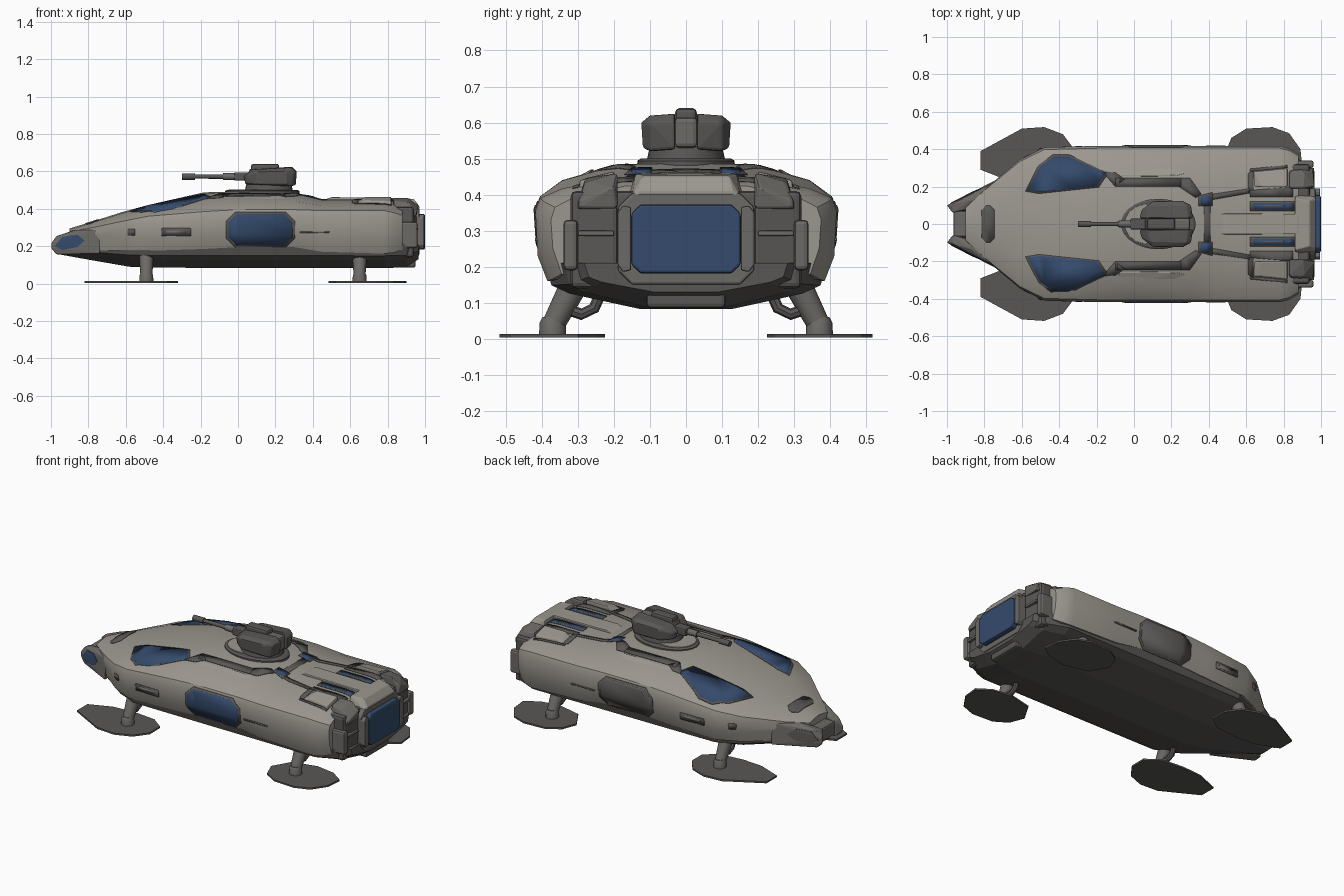
import bpy, bmesh, math
from mathutils import Vector

if "Cube" in bpy.data.objects:
    bpy.data.objects.remove(bpy.data.objects["Cube"])


def material(name, col):
    m = bpy.data.materials.new(name)
    m.diffuse_color = (*col, 1)
    m.use_nodes = True
    m.node_tree.nodes["Principled BSDF"].inputs["Base Color"].default_value = m.diffuse_color
    return m


LIGHT = material("warm light grey", (0.33, 0.31, 0.275))
MID = material("mid grey", (0.15, 0.142, 0.132))
DARK = material("dark grey", (0.1, 0.095, 0.09))
BLUE = material("blue glass", (0.035, 0.07, 0.15))


def finish(name, bm, mat, bevel=0.0, smooth=None):
    bmesh.ops.recalc_face_normals(bm, faces=bm.faces)
    me = bpy.data.meshes.new(name)
    bm.to_mesh(me)
    bm.free()
    me.materials.append(mat)
    ob = bpy.data.objects.new(name, me)
    bpy.context.collection.objects.link(ob)
    if bevel:
        b = ob.modifiers.new("bevel", 'BEVEL')
        b.width, b.segments, b.limit_method = bevel, 2, 'ANGLE'
    if smooth:
        bpy.ops.object.select_all(action='DESELECT')
        ob.select_set(True)
        bpy.context.view_layer.objects.active = ob
        bpy.ops.object.shade_smooth_by_angle(angle=math.radians(smooth))
    return ob


def loft(name, rings, mat, **kw):
    bm = bmesh.new()
    vs = [[bm.verts.new(p) for p in r] for r in rings]
    n = len(vs[0])
    for a, b in zip(vs, vs[1:]):
        for i in range(n):
            bm.faces.new((a[i], a[(i + 1) % n], b[(i + 1) % n], b[i]))
    bm.faces.new(vs[0])
    bm.faces.new(vs[-1])
    return finish(name, bm, mat, **kw)


def hull(name, pts, mat, **kw):
    bm = bmesh.new()
    for p in pts:
        bm.verts.new(p)
    bmesh.ops.convex_hull(bm, input=bm.verts)
    bmesh.ops.dissolve_limit(bm, angle_limit=0.02, verts=bm.verts, edges=bm.edges)
    return finish(name, bm, mat, **kw)


def box(name, x, y, z, mat, bevel=0.01):
    return hull(name, [(a, b, c) for a in x for b in y for c in z], mat, bevel=bevel)


def prism(name, poly, axis, lo, hi, mat, **kw):
    put = lambda p, d: (d, *p) if axis == 0 else (p[0], d, p[1]) if axis == 1 else (*p, d)
    return loft(name, [[put(p, lo) for p in poly], [put(p, hi) for p in poly]], mat, **kw)


def tube(name, pts, radii, mat, sides=12):
    rings = []
    for i, p in enumerate(pts):
        d = Vector(pts[min(i + 1, len(pts) - 1)]) - Vector(pts[max(i - 1, 0)])
        q = d.to_track_quat('Z', 'Y')
        rings.append([Vector(p) + q @ Vector((radii[i] * math.cos(t), radii[i] * math.sin(t), 0))
                      for t in (2 * math.pi * k / sides for k in range(sides))])
    return loft(name, rings, mat, smooth=40)


def chamfered(cx, cy, w, h, c):
    return [(cx + a, cy + b) for a, b in ((-w, -h + c), (-w + c, -h), (w - c, -h), (w, -h + c),
                                          (w, h - c), (w - c, h), (-w + c, h), (-w, h - c))]


def grow(poly, d):
    c = Vector([sum(p[i] for p in poly) / len(poly) for i in (0, 1)])
    return [tuple(Vector(p) + (Vector(p) - c).normalized() * d) for p in poly]


def decal(name, src, poly, axis, sign, mat, off=0.001):
    """Thin plate that follows the source surface inside a convex outline."""
    bm = bmesh.new()
    bm.from_mesh(src.data)
    ia, ib = [i for i in range(3) if i != axis]
    bmesh.ops.delete(bm, geom=[f for f in bm.faces if f.normal[axis] * sign < 0.25], context='FACES')
    area = sum(p[0] * q[1] - q[0] * p[1] for p, q in zip(poly, poly[1:] + poly[:1]))
    for p, q in zip(poly, poly[1:] + poly[:1]):
        co, no = Vector(), Vector()
        co[ia], co[ib] = p
        no[ia], no[ib] = q[1] - p[1], p[0] - q[0]
        bmesh.ops.bisect_plane(bm, geom=bm.verts[:] + bm.edges[:] + bm.faces[:], plane_co=co,
                               plane_no=no if area > 0 else -no, clear_outer=True)
    top = bmesh.ops.extrude_face_region(bm, geom=bm.faces[:])
    for v in [g for g in top['geom'] if isinstance(g, bmesh.types.BMVert)]:
        v.co[axis] += sign * (off + 0.002)
    return finish(name, bm, mat)


def mirrored(half):
    return half + [(x, -y, z) for x, y, z in reversed(half) if y > 1e-6]


# Upper hull: x, half width, top, shoulder, lower edge
def upper(x, w, zt, zs, zl):
    zm = zs + 0.55 * (zt - zs)
    return mirrored([(x, 0, zt), (x, w * .45, zt - .006), (x, w * .82, zm), (x, w * .97, zs + .015), (x, w, zs - .02),
                     (x, w * .985, zl + .07), (x, w * .92, zl), (x, w * .7, zl), (x, 0, zl)])


body = loft("upper_hull", [upper(*s) for s in (
    (-.90, .09, .295, .265, .19), (-.80, .185, .325, .28, .18), (-.61, .345, .385, .32, .175),
    (-.48, .41, .42, .345, .175), (-.18, .418, .488, .37, .185), (.0, .418, .49, .38, .195),
    (.3, .418, .488, .38, .195), (.45, .418, .452, .375, .17), (.78, .418, .452, .375, .16),
    (.83, .405, .448, .365, .165), (.88, .375, .43, .35, .18))], LIGHT, smooth=25)


# Lower hull and keel
def lower(x, w, zb):
    d = .21 - zb
    return mirrored([(x, 0, .21), (x, w * .94, .21), (x, w * .9, .21 - .48 * d), (x, w * .78, .21 - .66 * d),
                     (x, w * .5, .21 - .86 * d), (x, w * .3, zb), (x, 0, zb)])


loft("lower_hull", [lower(*s) for s in ((-.95, .09, .155), (-.8, .19, .128), (-.58, .35, .09), (-.45, .41, .085),
                                        (.78, .415, .082), (.9, .36, .088), (.965, .3, .13))], DARK)
for s in (1, -1):
    # Nose cheeks and their side lights
    cheek = hull("nose_cheek", [(x, s * y, z) for x, y, z in (
        (-1, .1, .19), (-1, .1, .215), (-.97, .105, .255), (-.97, .11, .155), (-.74, .225, .29), (-.74, .235, .16),
        (-.97, .06, .16), (-.97, .06, .25), (-.74, .12, .3), (-.74, .1, .16), (-.88, .13, .285))], MID, bevel=.006)
    decal("nose_light", cheek, [(-.98, .2), (-.94, .25), (-.86, .262), (-.82, .23), (-.86, .195), (-.94, .18)],
          1, s, BLUE if s < 0 else DARK)
    # Cockpit glass
    glass = [(-.57, s * .18), (-.5, s * .31), (-.43, s * .36), (-.35, s * .36), (-.15, s * .27), (-.2, s * .2),
             (-.5, s * .17)]
    decal("cockpit_frame", body, grow(glass, .012), 2, 1, DARK)
    decal("cockpit_glass", body, glass, 2, 1, BLUE, .003)
    # Side door window
    decal("side_frame", body, chamfered(.12, .287, .185, .095, .05), 1, s, DARK)
    decal("side_window", body, chamfered(.12, .287, .172, .084, .045), 1, s, BLUE if s < 0 else DARK, .003)
    for cx, w, h, m in ((-.57, .02, .018, DARK), (-.33, .08, .021, DARK), (-.33, .055, .01, MID), (.41, .08, .004, MID)):
        decal("side_slot", body, chamfered(cx, .275, w, h, .003), 1, s, m, .001 if m == DARK else .003)
    # Deck channels
    for p in ([(-.17, .28), (-.1, .2), (-.05, .24), (-.1, .275)], [(-.1, .2), (.25, .2), (.25, .245), (-.1, .245)],
              [(.24, .2), (.33, .14), (.36, .16), (.3, .245), (.24, .245)], [(.375, .0), (.41, .0), (.41, .1), (.375, .1)],
              [(.345, .095), (.42, .095), (.42, .17), (.345, .15)],
              [(.42, .13), (.62, .165), (.62, .19), (.42, .16)], [(.62, .07), (.87, .07), (.87, .12), (.62, .12)],
              [(.62, .145), (.85, .145), (.85, .2), (.62, .18)], [(.61, .17), (.64, .17), (.64, .29), (.61, .27)],
              [(.62, .28), (.82, .3), (.82, .315), (.62, .295)]):
        decal("deck_channel", body, [(x, s * y) for x, y in p], 2, 1, DARK)
    decal("deck_vent", body, chamfered(.745, s * .095, .11, .018, .008), 2, 1, BLUE, .003)
    decal("vent_bar", body, chamfered(.745, s * .095, .06, .005, .002), 2, 1, DARK, .005)
    decal("deck_lamp", body, chamfered(.385, s * .125, .03, .028, .012), 2, 1, BLUE, .003)
    # Raised deck armour and rear pods
    hull("shoulder_armour", [(x, s * y, z) for x, y, z in (
        (-.1, .25, .44), (-.08, .255, .468), (.22, .255, .474), (.3, .275, .455), (-.08, .34, .43), (.22, .34, .43),
        (.3, .34, .4), (-.1, .34, .4))], LIGHT, bevel=.008)
    hull("rear_deck_armour", [(x, s * y, z) for x, y, z in (
        (.64, .2, .44), (.68, .2, .465), (.82, .2, .465), (.64, .28, .43), (.68, .28, .445), (.82, .295, .44),
        (.82, .3, .4), (.64, .28, .4), (.64, .2, .4), (.82, .2, .4))], LIGHT, bevel=.006)
    hull("rear_deck_pod", [(x, s * y, z) for x, y, z in (
        (.83, .19, .46), (.91, .19, .46), (.965, .2, .42), (.83, .28, .445), (.91, .28, .435), (.955, .3, .38),
        (.83, .3, .36), (.955, .3, .36), (.955, .19, .36), (.83, .19, .36))], MID, bevel=.01)
    hull("rear_side_box", [(x, s * y, z) for x, y, z in (
        (.85, .19, .19), (.955, .19, .2), (.955, .19, .37), (.85, .19, .37), (.85, .32, .19), (.94, .31, .2),
        (.94, .31, .37), (.85, .32, .37))], DARK, bevel=.012)
    box("rear_side_post", (.85, .96), (s * .3, s * .34), (.19, .33), MID, .012)
    box("rear_box_trim", (.85, .962), (s * .2, s * .3), (.285, .3), MID, .004)
    # Legs with pads
    for x0, pad in ((-.49, [(-.82, .29), (-.82, .39), (-.6, .51), (-.48, .518), (-.38, .48), (-.32, .4), (-.32, .3),
                            (-.4, .24), (-.55, .225), (-.68, .235)]),
                    (.65, [(.485, .37), (.52, .46), (.6, .51), (.74, .518), (.83, .485), (.89, .4), (.9, .3),
                           (.82, .245), (.7, .225), (.55, .26)])):
        prism("foot_pad", [(x, s * y) for x, y in pad], 2, .003, .013, DARK)
        tube("leg_socket", [(x0, s * .27, .21), (x0, s * .305, .145)], [.065, .05], MID)
        tube("leg_strut", [(x0, s * .285, .2), (x0, s * .365, .045)], [.042, .032], MID)
        tube("leg_ankle", [(x0, s * .37, .06), (x0, s * .37, .045), (x0, s * .37, .008)], [.028, .036, .038], MID)
        tube("leg_brace", [(x0, s * .34, .085), (x0, s * .29, .068), (x0, s * .255, .085), (x0, s * .235, .13)],
             [.016] * 4, DARK, 8)
    # Rear window side bars
    prism("rear_frame_bar", [(s * .152, .19), (s * .175, .185), (s * .19, .205), (s * .19, .35), (s * .175, .37),
                             (s * .152, .365)], 0, .9, .995, MID, bevel=.005)

# Nose block and nose patch
box("nose_block", (-.965, -.86), (-.07, .07), (.165, .25), MID)
decal("nose_patch", body, chamfered(-.78, 0, .035, .1, .025), 2, 1, DARK)

# Rear core, frame, window, deck
box("rear_core", (.8, .94), (-.32, .32), (.14, .41), DARK, .015)
prism("rear_frame", chamfered(0, .277, .19, .128, .04), 0, .88, .97, MID, bevel=.008)
prism("rear_window", chamfered(0, .277, .152, .096, .025), 0, .96, .999, BLUE, bevel=.008)
hull("rear_top_deck", [(x, s * y, z) for s in (1, -1) for x, y, z in (
    (.44, .055, .44), (.5, .055, .462), (.6, .055, .462), (.88, .055, .458), (.62, .05, .43), (.88, .05, .4))],
    LIGHT, bevel=.005)
hull("rear_hood", [(x, s * y, z) for s in (1, -1) for x, y, z in (
    (.86, .14, .458), (.94, .12, .452), (.972, .13, .41), (.86, .16, .4), (.968, .15, .395))], LIGHT, bevel=.006)
box("rear_sill", (.85, .95), (-.11, .11), (.085, .15), DARK, .012)


# Turret ring and base
def ellipse(cx, rx, ry, z, n=28):
    return [(cx + rx * math.cos(2 * math.pi * k / n), ry * math.sin(2 * math.pi * k / n), z) for k in range(n)]


loft("turret_ring", [ellipse(.13, .2, .135, .47), ellipse(.13, .2, .135, .494), ellipse(.13, .19, .125, .5)], DARK, smooth=30)
loft("turret_plate", [ellipse(.07, .125, .112, .47), ellipse(.07, .12, .105, .504)], LIGHT, smooth=30)
loft("turret_neck", [ellipse(.165, .13, .11, .49), ellipse(.165, .12, .1, .535)], DARK, smooth=30)

# Turret pods, spine and gun
for s in (1, -1):
    hull("turret_pod", [(x, s * y, z) for x, y, z in (
        (.04, .03, .53), (.03, .03, .575), (.07, .03, .61), (.29, .03, .625), (.315, .03, .6), (.31, .03, .525),
        (.04, .07, .535), (.04, .075, .575), (.09, .095, .61), (.28, .1, .62), (.305, .1, .6), (.29, .1, .52),
        (.1, .122, .595), (.26, .124, .6), (.26, .12, .53), (.1, .118, .53))], DARK, bevel=.008)
box("turret_spine", (.06, .3), (-.032, .032), (.53, .615), MID, .012)
box("turret_cap", (.07, .22), (-.03, .03), (.58, .64), DARK, .012)
box("gun_mantlet", (-.02, .08), (-.03, .03), (.55, .595), DARK, .008)
tube("gun_barrel", [(.05, 0, .572), (-.24, 0, .572)], [.013, .011], DARK)
tube("gun_muzzle", [(-.23, 0, .572), (-.3, 0, .572)], [.017, .017], DARK)
tube("gun_sleeve", [(.0, 0, .572), (-.08, 0, .572)], [.02, .018], MID)
